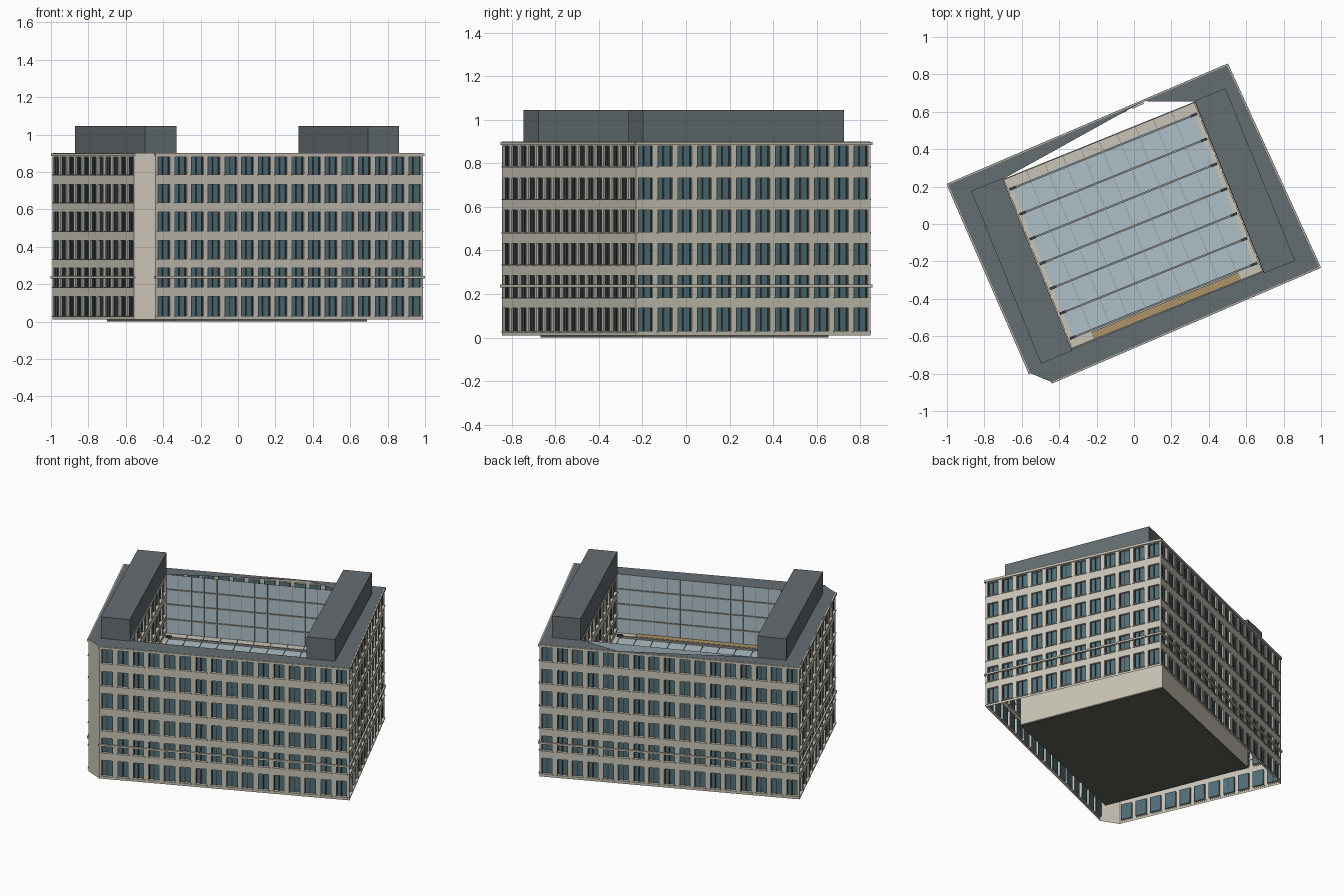
import bpy, bmesh, math
from mathutils import Vector

if "Cube" in bpy.data.objects:
    bpy.data.objects.remove(bpy.data.objects["Cube"])

COL = {
    "stone": (0.58, 0.55, 0.47, 1), "window_glass": (0.08, 0.16, 0.19, 1),
    "roof": (0.13, 0.155, 0.165, 1), "dark_metal": (0.05, 0.055, 0.06, 1),
    "light_glass": (0.42, 0.53, 0.58, 1), "slab": (0.12, 0.12, 0.10, 1),
    "timber": (0.42, 0.29, 0.14, 1), "bar": (0.28, 0.28, 0.27, 1),
}
MATS = {}
for k, c in COL.items():
    MATS[k] = bpy.data.materials.new(k)
    MATS[k].diffuse_color = c

PARTS = {}


def part(name, mat):
    if name not in PARTS:
        PARTS[name] = (bmesh.new(), mat)
    return PARTS[name][0]


def face(bm, pts):
    bm.faces.new([bm.verts.new(p) for p in pts])


def box(bm, f, s, z, d):
    """Box in a local frame f(s, z, d); every argument is a (low, high) pair."""
    v = [[[bm.verts.new(f(a, b, c)) for c in d] for b in z] for a in s]
    for q in ((0, 1, 3, 2), (4, 6, 7, 5), (0, 4, 5, 1), (2, 3, 7, 6), (0, 2, 6, 4), (1, 5, 7, 3)):
        bm.faces.new([v[i >> 2][(i >> 1) & 1][i & 1] for i in q])


def frame(p, q):
    """Wall frame: s along p->q, z up, d outward (right-hand side)."""
    p, q = Vector(p), Vector(q)
    t = (q - p).normalized()
    n = Vector((t.y, -t.x))

    def f(s, z, d):
        w = p + t * s + n * d
        return Vector((w.x, w.y, z))
    return f, (q - p).length


def facade(name, p, q, count, rows, z0, z1):
    """Wall sheet with recessed windows, frames and sills."""
    f, L = frame(p, q)
    wall = part(name + "_wall", "stone")
    glass = part(name + "_windows", "window_glass")
    bars = part(name + "_window_frames", "dark_metal")
    sills = part(name + "_sills", "stone")

    def quad(bm, s0, s1, a, b, d=0.0):
        face(bm, [f(s0, a, d), f(s1, a, d), f(s1, b, d), f(s0, b, d)])

    # full-length spandrels
    edges = [z0] + [z for r in rows for z in r] + [z1]
    for a, b in zip(edges[::2], edges[1::2]):
        quad(wall, 0, L, a, b)
    pitch, R = L / count, -0.014
    half = pitch * 0.36
    for a, b in rows:
        prev = 0
        for i in range(count):
            c = pitch * (i + 0.5)
            l, r = c - half, c + half
            quad(wall, prev, l, a, b)
            prev = r
            # reveals
            rim = [(l, a), (r, a), (r, b), (l, b)]
            for k in range(4):
                u, w = rim[k], rim[(k + 1) % 4]
                face(wall, [f(*u, 0), f(*u, R), f(*w, R), f(*w, 0)])
            quad(glass, l, r, a, b, R)
            for m in (l + 0.003, c - half * 0.1, r - 0.003):
                box(bars, f, (m - 0.003, m + 0.003), (a, b), (R, R + 0.006))
            box(sills, f, (l - 0.005, r + 0.005), (a - 0.006, a), (-0.002, 0.006))
        quad(wall, prev, L, a, b)


# outer footprint, counter-clockwise from the front-left end of the front wall
D, C, B, A, E = (-0.44, -0.845), (0.99, -0.23), (0.498, 0.848), (-0.993, 0.21), (-0.556, -0.797)
ROWS = [(0.03, 0.135), (0.185, 0.285), (0.335, 0.433), (0.485, 0.585), (0.637, 0.733), (0.787, 0.88)]
facade("front", D, C, 16, ROWS, 0.01, 0.9)
facade("right", C, B, 12, ROWS, 0.01, 0.9)
facade("back", B, A, 17, ROWS, 0.01, 0.9)
facade("left", A, E, 11, ROWS, 0.01, 0.9)

# plain cut corner
f, L = frame(E, D)
face(part("cut_corner_wall", "stone"), [f(0, .01, 0), f(L, .01, 0), f(L, .9, 0), f(0, .9, 0)])

# string course and cornice
ring = [D, C, B, A, E]
for p, q in zip(ring[:4], ring[1:]):
    f, L = frame(p, q)
    box(part("string_course", "stone"), f, (-0.004, L + 0.004), (0.231, 0.243), (-0.004, 0.008))
    box(part("cornice", "stone"), f, (-0.004, L + 0.004), (0.884, 0.899), (-0.004, 0.007))

# courtyard frame, turned 22 degrees
ca, sa = math.cos(math.radians(22)), math.sin(math.radians(22))


def yard(u, z, v):
    return Vector((u * ca - v * sa, u * sa + v * ca, z))


U0, U1, V0, V1 = -0.56, 0.545, -0.495, 0.485
d, c, b, a = [tuple(yard(u, 0, v).xy) for u, v in ((U0, V0), (U1, V0), (U1, V1), (U0, V1))]

# roof ring, with the open notch at the rear
P = tuple(Vector(B).lerp(Vector(A), 0.30))
roof = part("roof", "roof")
for poly in ((A, a, P), (P, b, B), (B, b, c, C), (C, c, d, D), (D, d, E), (E, d, a, A)):
    face(roof, [(x, y, 0.9) for x, y in poly])

# rooftop plant rooms
box(part("left_plant_room", "roof"), yard, (-0.741, -0.56), (0.9, 1.045), (-0.505, 0.49))
box(part("right_plant_room", "roof"), yard, (0.547, 0.725), (0.9, 1.045), (-0.505, 0.49))

# courtyard side walls with windows
facade("court_left", d, a, 10, ROWS[3:] and [(0.54, 0.6)] + ROWS[4:], 0.01, 0.9)
facade("court_right", b, c, 10, [(0.54, 0.6)] + ROWS[4:], 0.01, 0.9)

# courtyard front and back: stone base with glazed curtain wall above
GZ = 0.5
for name, p, q in (("court_back", a, b), ("court_front", c, d)):
    f, L = frame(p, q)
    for key, mat, z0, z1 in (("base", "stone", 0.01, GZ), ("curtain_glass", "light_glass", GZ, 0.9)):
        face(part(name + "_" + key, mat), [f(0, z0, 0), f(L, z0, 0), f(L, z1, 0), f(0, z1, 0)])
    bars = part(name + "_mullions", "bar")
    for z in (0.6, 0.7, 0.8):
        box(bars, f, (0, L), (z - 0.004, z + 0.004), (0, 0.006))
    for i in range(1, 14):
        s, w = L * i / 14, 0.003 if i % 4 == 0 else 0.001
        box(bars, f, (s - w, s + w), (GZ, 0.9), (0, 0.005))

# atrium glass roof with stone ledges
G = (-0.53, 0.515, -0.45, 0.43)
face(part("atrium_glass", "light_glass"),
     [yard(G[0], GZ, G[2]), yard(G[1], GZ, G[2]), yard(G[1], GZ, G[3]), yard(G[0], GZ, G[3])])
ledge = part("atrium_ledges", "stone")
for us, vs in (((U0, G[0]), (V0, V1)), ((G[1], U1), (V0, V1)), (G[:2], (G[3], V1)), (G[:2], (V0, G[2]))):
    box(ledge, yard, us, (GZ - 0.02, GZ + 0.005), vs)
box(part("timber_deck", "timber"), yard, (-0.43, 0.42), (GZ, GZ + 0.012), (V0 + 0.005, G[2]))

# beams, glazing bars and dark end brackets
for i in range(7):
    v = G[2] + 0.01 + i * (G[3] - G[2] - 0.02) / 6
    box(part("atrium_beams", "bar"), yard, G[:2], (GZ, GZ + 0.012), (v - 0.005, v + 0.005))
    for e in (G[0], G[1]):
        box(part("beam_brackets", "dark_metal"), yard, (e - 0.018, e + 0.018), (GZ, GZ + 0.02), (v - 0.007, v + 0.007))
for i in range(1, 10):
    u = G[0] + i * (G[1] - G[0]) / 10
    box(part("glazing_bars", "bar"), yard, (u - 0.0015, u + 0.0015), (GZ, GZ + 0.004), G[2:])
for i in range(1, 10):
    for e in ((G[3], V1), (V0, G[2])):
        u = G[0] + i * (G[1] - G[0]) / 10
        box(part("ledge_joints", "bar"), yard, (u - 0.002, u + 0.002), (GZ, GZ + 0.008), e)

# ground slab under the courtyard
box(part("ground_slab", "slab"), yard, (U0, U1), (0, 0.012), (V0, V1))

CLOSED = ("sills", "frames", "course", "cornice", "room", "ledges", "deck", "beams", "bars",
          "brackets", "joints", "slab", "mullions")
for name, (bm, mat) in PARTS.items():
    if name.endswith(CLOSED):
        bmesh.ops.recalc_face_normals(bm, faces=bm.faces)
    me = bpy.data.meshes.new(name)
    bm.to_mesh(me)
    bm.free()
    me.materials.append(MATS[mat])
    bpy.context.collection.objects.link(bpy.data.objects.new(name, me))

for m in bpy.data.materials:
    if m.users and not m.is_grease_pencil:
        m.use_nodes = True
        m.node_tree.nodes["Principled BSDF"].inputs["Base Color"].default_value = m.diffuse_color
